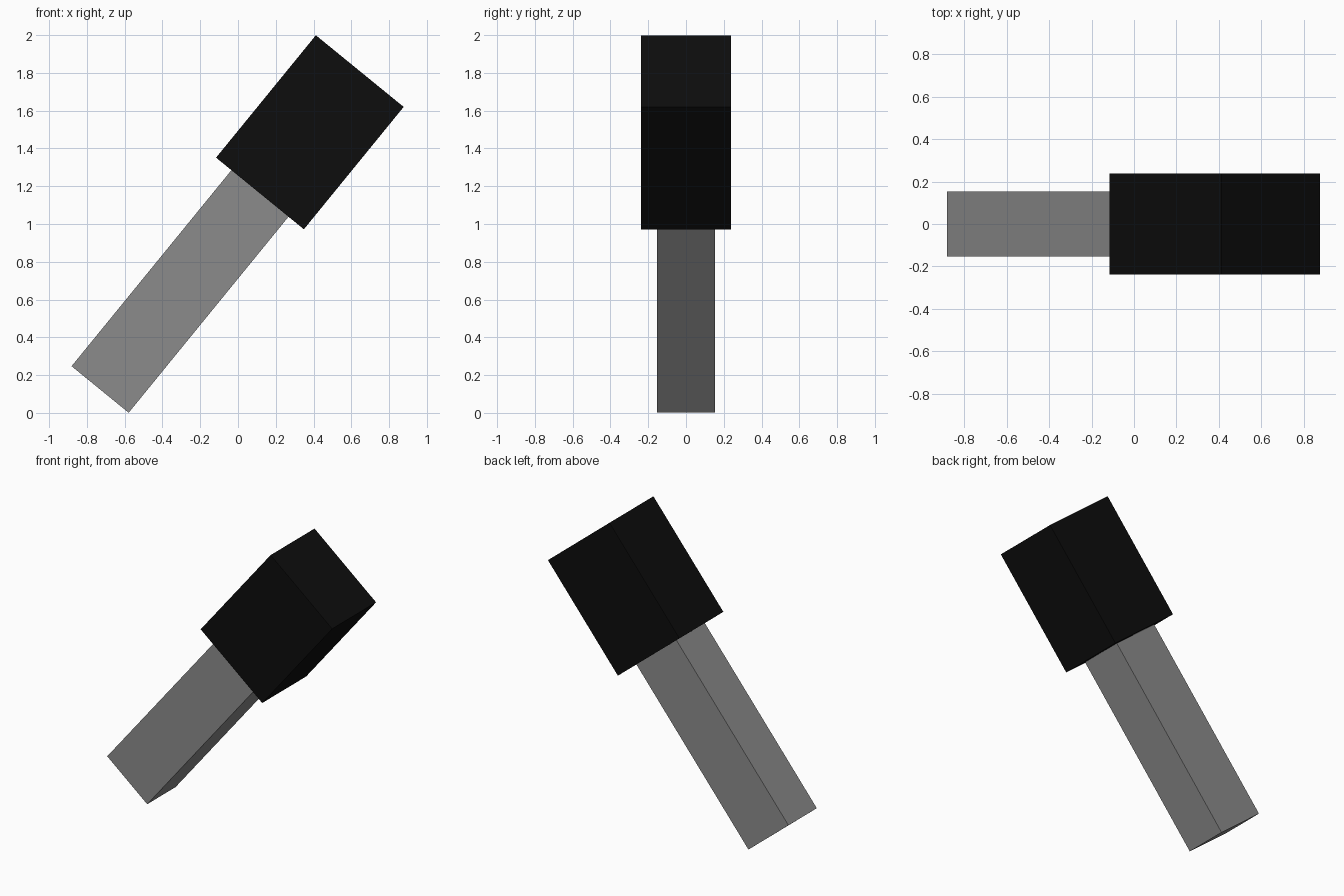
import bpy
import math
from mathutils import Matrix, Vector

if "Cube" in bpy.data.objects:
    bpy.data.objects.remove(bpy.data.objects["Cube"])

TILT = Matrix.Rotation(math.radians(39.2), 4, 'Y')


def material(name, value):
    mat = bpy.data.materials.new(name)
    mat.diffuse_color = (value, value, value, 1.0)
    mat.use_nodes = True
    mat.node_tree.nodes["Principled BSDF"].inputs["Base Color"].default_value = mat.diffuse_color
    return mat


def tilted_box(name, base, size, mat):
    """Box whose bottom face is centred on base, leaning along the shared axis."""
    bpy.ops.mesh.primitive_cube_add(size=1)
    obj = bpy.context.object
    obj.name = name
    obj.data.transform(Matrix.Translation(base) @ TILT
                       @ Matrix.Diagonal((*size, 1.0))
                       @ Matrix.Translation((0, 0, 0.5)))
    obj.data.materials.append(mat)
    return obj


axis = TILT @ Vector((0, 0, 1))
foot = Vector((-0.73, 0, 0.124))
shaft_length = 1.339

# Handle, seated slightly inside the head
tilted_box("handle", foot, (0.39, 0.306, shaft_length + 0.01),
           material("mid grey", 0.26))

# Head block
tilted_box("head", foot + axis * shaft_length, (0.60, 0.474, 0.836),
           material("near black", 0.004))
